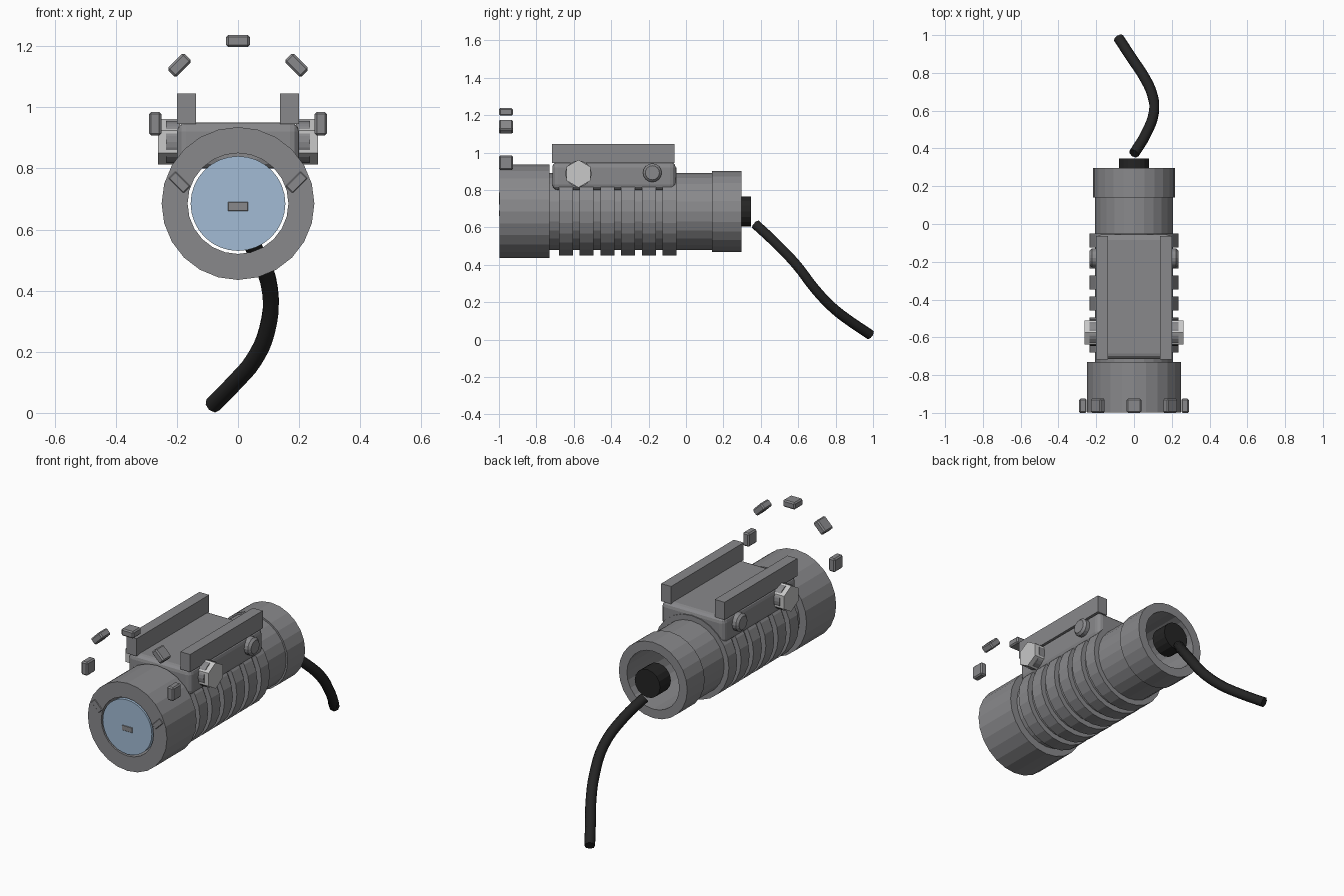
import bpy, bmesh, math
from mathutils import Matrix, Vector

if "Cube" in bpy.data.objects:
    bpy.data.objects.remove(bpy.data.objects["Cube"])

AXIS_Z = 0.685   # height of the tube axis
BORE = 0.165     # inner radius of the open tube


def material(name, rgb):
    m = bpy.data.materials.new(name)
    m.use_nodes = True
    m.diffuse_color = (*rgb, 1)
    m.node_tree.nodes["Principled BSDF"].inputs["Base Color"].default_value = (*rgb, 1)
    return m


GREY = material("body_grey", (0.25, 0.25, 0.26))
SILVER = material("light_grey", (0.58, 0.58, 0.58))
BLUE = material("lens_blue", (0.36, 0.50, 0.66))
BLACK = material("cable_black", (0.018, 0.018, 0.018))


def add(name, bm, mat):
    bmesh.ops.recalc_face_normals(bm, faces=bm.faces[:])
    mesh = bpy.data.meshes.new(name)
    bm.to_mesh(mesh)
    bm.free()
    mesh.materials.append(mat)
    ob = bpy.data.objects.new(name, mesh)
    bpy.context.collection.objects.link(ob)
    return ob


def ring(name, profile, mat, sides=24):
    """Revolve a closed (radius, y) profile around the tube axis."""
    bm = bmesh.new()
    loops = []
    for i in range(sides):
        a = math.tau * i / sides
        loops.append([bm.verts.new((r * math.cos(a), y, AXIS_Z + r * math.sin(a)))
                      for r, y in profile])
    n = len(profile)
    for i in range(sides):
        p, q = loops[i], loops[(i + 1) % sides]
        for j in range(n):
            k = (j + 1) % n
            bm.faces.new((p[j], p[k], q[k], q[j]))
    return add(name, bm, mat)


def box(name, centre, size, mat, bevel=0, segments=1, roll=0):
    bm = bmesh.new()
    bmesh.ops.create_cube(bm, size=1, matrix=Matrix.Diagonal((*size, 1)))
    if bevel:
        bmesh.ops.bevel(bm, geom=bm.edges[:], offset=bevel, segments=segments,
                        profile=0.5, affect='EDGES')
    bm.transform(Matrix.Translation(centre) @ Matrix.Rotation(roll, 4, 'Y'))
    return add(name, bm, mat)


def cylinder(name, start, end, radius, mat, sides=24, bevel=0):
    """Solid cylinder between two points."""
    a, b = Vector(start), Vector(end)
    bm = bmesh.new()
    bmesh.ops.create_cone(bm, cap_ends=True, segments=sides, radius1=radius,
                          radius2=radius, depth=(b - a).length)
    if bevel:
        rim = [e for e in bm.edges if all(v.co.z > 0 for v in e.verts)]
        bmesh.ops.bevel(bm, geom=rim, offset=bevel, segments=1, affect='EDGES')
    turn = Vector((0, 0, 1)).rotation_difference(b - a).to_matrix().to_4x4()
    bm.transform(Matrix.Translation((a + b) / 2) @ turn)
    return add(name, bm, mat)


# Head and rear cap: open rings
ring("head_ring", [(BORE, -0.997), (0.25, -0.997), (0.25, -0.73), (BORE, -0.73)], GREY)
ring("rear_cap", [(BORE, 0.14), (0.216, 0.14), (0.216, 0.297), (BORE, 0.297)], GREY)

# Ribbed tube body
profile = [(BORE, -0.735), (0.206, -0.735)]
for i in range(6):
    y = -0.68 + 0.111 * i
    profile += [(0.206, y), (0.236, y), (0.236, y + 0.075), (0.206, y + 0.075)]
profile += [(0.206, 0.145), (BORE, 0.145)]
ring("ribbed_body", profile, GREY)

# Lens disc
cylinder("lens", (0, -0.97, AXIS_Z), (0, -0.998, AXIS_Z), 0.155, BLUE, 32)

# Mount block with two rails on top
box("mount_block", (0, -0.385, 0.875), (0.4, 0.66, 0.15), GREY, 0.03, 3)
for side, label in ((1, "left"), (-1, "right")):
    box(label + "_rail", (side * 0.169, -0.39, 0.995), (0.062, 0.655, 0.1), GREY)

    # Hexagonal clamp nut with its washer, and the plain rear screw
    def across(x, y, z):
        return (side * x, y, z)
    nut = cylinder(label + "_clamp_nut", across(0.195, -0.575, 0.887),
                   across(0.262, -0.575, 0.887), 0.074, SILVER, 6)
    if abs(max((v.co.z for v in nut.data.vertices)) - 0.961) > 0.003:
        # stand the hexagon on a corner
        pivot = Matrix.Translation((0, -0.575, 0.887))
        nut.data.transform(pivot @ Matrix.Rotation(math.pi / 6, 4, 'X') @ pivot.inverted())
    cylinder(label + "_clamp_washer", across(0.19, -0.575, 0.887),
             across(0.235, -0.575, 0.887), 0.07, GREY)
    cylinder(label + "_rear_screw", across(0.19, -0.18, 0.892),
             across(0.235, -0.18, 0.892), 0.05, GREY, 16, 0.012)

# Eight small grip blocks in a circle above the head
for i in range(8):
    a = math.tau * i / 8
    box(f"grip_block_{i + 1}",
        (0.271 * math.sin(a), -0.9625, 0.946 + 0.271 * math.cos(a)),
        (0.077, 0.075, 0.04), GREY, 0.007, 1, a)

# Rear plug
cylinder("cable_plug", (0, 0.25, AXIS_Z), (0, 0.348, AXIS_Z), 0.08, BLACK, 16)

# Cable: smooth curve swept into a tube
path = [(0, 0.373, 0.615), (0.06, 0.47, 0.525), (0.105, 0.59, 0.40),
        (0.095, 0.69, 0.27), (0.05, 0.785, 0.17), (-0.01, 0.875, 0.1),
        (-0.082, 0.985, 0.026)]
curve = bpy.data.curves.new("cable_path", 'CURVE')
curve.dimensions = '3D'
curve.bevel_depth = 0.028
curve.bevel_resolution = 2
curve.resolution_u = 4
curve.use_fill_caps = True
spline = curve.splines.new('BEZIER')
spline.bezier_points.add(len(path) - 1)
for point, co in zip(spline.bezier_points, path):
    point.co = co
    point.handle_left_type = point.handle_right_type = 'AUTO'
curve.materials.append(BLACK)
cable = bpy.data.objects.new("cable", curve)
bpy.context.collection.objects.link(cable)
